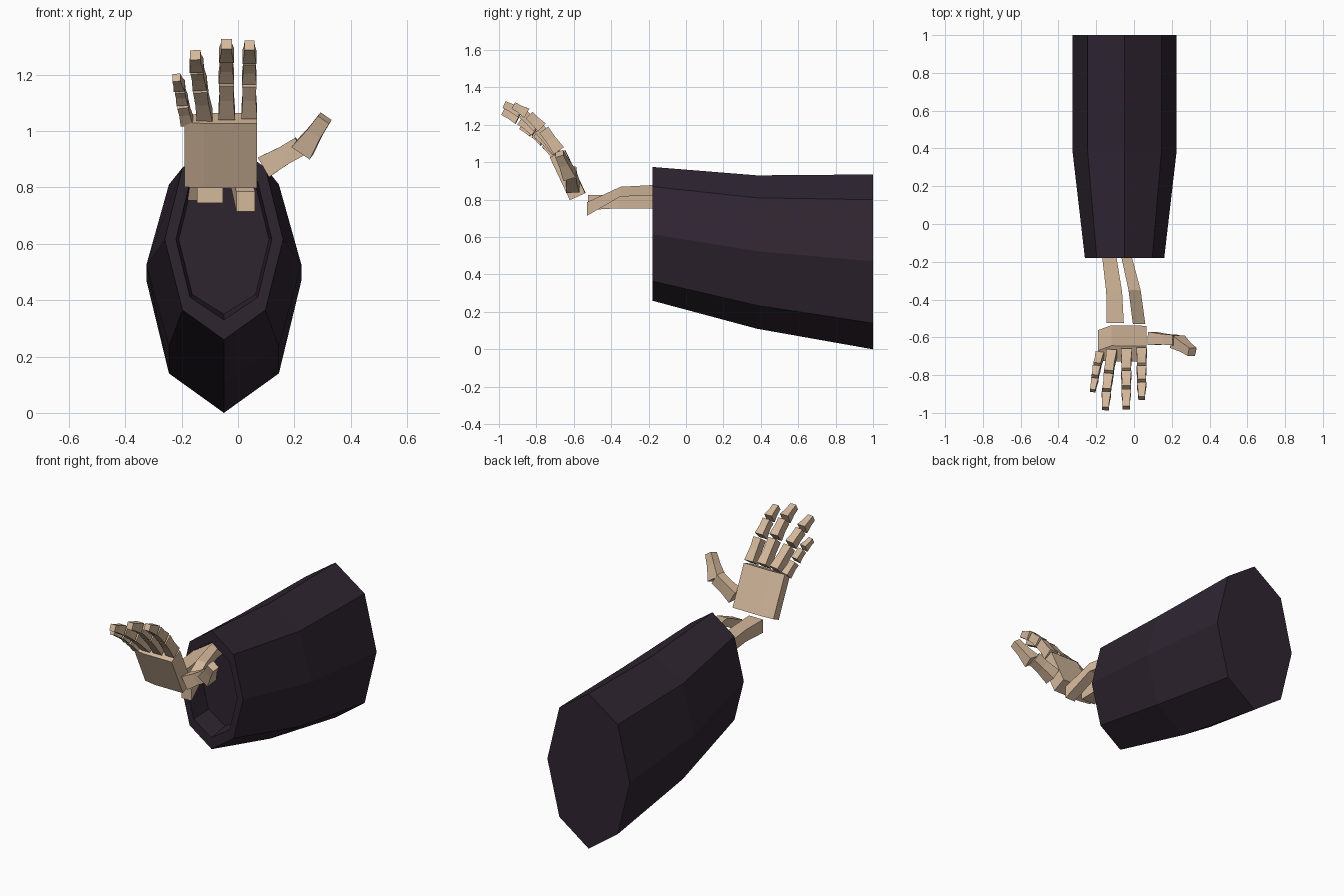
import bpy, bmesh
from mathutils import Vector


def material(name, rgb):
    m = bpy.data.materials.new(name)
    m.diffuse_color = (*rgb, 1)
    return m


CLOTH = material("dark purple cloth", (0.028, 0.018, 0.030))
BONE = material("pale bone", (0.66, 0.48, 0.33))


def loft(name, rings, mat):
    """Skin a list of equal-sized rings and cap both ends, flat shaded."""
    bm = bmesh.new()
    rows = [[bm.verts.new(p) for p in r] for r in rings]
    n = len(rows[0])
    for a, b in zip(rows, rows[1:]):
        for i in range(n):
            j = (i + 1) % n
            bm.faces.new((a[i], a[j], b[j], b[i]))
    bm.faces.new(rows[0])
    bm.faces.new(rows[-1])
    bmesh.ops.recalc_face_normals(bm, faces=bm.faces)
    me = bpy.data.meshes.new(name)
    bm.to_mesh(me)
    bm.free()
    me.materials.append(mat)
    ob = bpy.data.objects.new(name, me)
    bpy.context.collection.objects.link(ob)
    return ob


# Sleeve: eight-sided tube with a shallow recess in the cuff
def octagon(y, h1, h2, zs, cx=-0.05):
    t, u, m, l, b = zs
    half = [(0, t), (h1, u), (h2, m), (h1, l), (0, b)]
    pts = half + [(-x, z) for x, z in half[3:0:-1]]
    return [(cx + x, y, z) for x, z in pts]


loft("sleeve", [
    octagon(1.0, 0.195, 0.275, (0.935, 0.80, 0.47, 0.14, 0.0)),
    octagon(0.38, 0.195, 0.275, (0.93, 0.81, 0.525, 0.235, 0.11)),
    octagon(-0.18, 0.147, 0.21, (0.975, 0.87, 0.615, 0.365, 0.26)),
    octagon(-0.18, 0.120, 0.17, (0.905, 0.82, 0.615, 0.41, 0.33)),
    octagon(-0.05, 0.112, 0.16, (0.895, 0.81, 0.615, 0.42, 0.35)),
], CLOTH)


# Forearm bones: four-sided bars through (x, y, z, half width, half height)
def bar(name, stations):
    loft(name, [[(x + sx * w, y, z + sz * h)
                 for sx, sz in ((-1, -1), (1, -1), (1, 1), (-1, 1))]
                for x, y, z, w, h in stations], BONE)


bar("outer_forearm_bone", [(-0.145, -0.04, 0.79, 0.038, 0.036),
                           (-0.13, -0.18, 0.79, 0.038, 0.036),
                           (-0.105, -0.36, 0.79, 0.042, 0.036),
                           (-0.10, -0.525, 0.785, 0.046, 0.04)])
bar("inner_forearm_bone", [(-0.055, -0.04, 0.85, 0.028, 0.028),
                           (-0.038, -0.18, 0.85, 0.028, 0.028),
                           (0.003, -0.35, 0.843, 0.032, 0.026),
                           (0.027, -0.53, 0.75, 0.033, 0.036)])

# Palm: block leaning forward, bevelled on the little-finger side
front = Vector((0, -0.91, -0.41))
outline = [(-0.19, -0.02), (-0.12, -0.048), (0.067, -0.045),
           (0.067, 0.045), (-0.12, 0.045), (-0.19, 0.036)]
loft("palm", [[c + Vector((x, 0, 0)) + front * n for x, n in outline]
              for c in (Vector((0, -0.58, 0.816)), Vector((0, -0.688, 1.045)))],
     BONE)


# Finger bones: waisted four-sided segments with a gap at each joint
def segment(name, a, b, w0, w1, t0, t1, ref, gap=0.008):
    a, b = Vector(a), Vector(b)
    d = (b - a).normalized()
    a, b = a + d * gap, b - d * gap
    side = (ref - d * ref.dot(d)).normalized()
    up = side.cross(d)
    waist = 0.9
    rings = []
    for f, k in ((0, 1), (0.55, waist), (1, 1)):
        c = a.lerp(b, f)
        s = side * (w0 + (w1 - w0) * f) * k / 2
        u = up * (t0 + (t1 - t0) * f) * k / 2
        rings.append([c - s - u, c + s - u, c + s + u, c - s + u])
    loft(name, rings, BONE)


X, Y = Vector((1, 0, 0)), Vector((0, 1, 0))
fingers = {
    "index_finger": (1.0, [(0.04, -0.675, 1.055), (0.04, -0.765, 1.18),
                           (0.04, -0.845, 1.258), (0.041, -0.93, 1.308)]),
    "middle_finger": (1.05, [(-0.04, -0.68, 1.055), (-0.041, -0.79, 1.185),
                             (-0.041, -0.88, 1.265), (-0.041, -0.98, 1.312)]),
    "ring_finger": (1.0, [(-0.118, -0.68, 1.05), (-0.135, -0.80, 1.162),
                          (-0.146, -0.892, 1.227), (-0.152, -0.985, 1.273)]),
    "little_finger": (0.8, [(-0.18, -0.69, 1.03), (-0.197, -0.757, 1.102),
                            (-0.207, -0.818, 1.155), (-0.22, -0.89, 1.193)]),
}
sizes = [(0.056, 0.05, 0.066, 0.058), (0.052, 0.046, 0.06, 0.052),
         (0.05, 0.036, 0.056, 0.038)]
for name, (k, pts) in fingers.items():
    for i, s in enumerate(sizes):
        segment(f"{name}_bone_{i + 1}", pts[i], pts[i + 1],
                *[v * k for v in s], X)

# Thumb: two thicker segments spreading sideways
segment("thumb_bone_1", (0.085, -0.605, 0.868), (0.228, -0.615, 0.95),
        0.07, 0.055, 0.08, 0.07, Y)
segment("thumb_bone_2", (0.225, -0.62, 0.925), (0.312, -0.68, 1.052),
        0.07, 0.045, 0.078, 0.048, Y)
